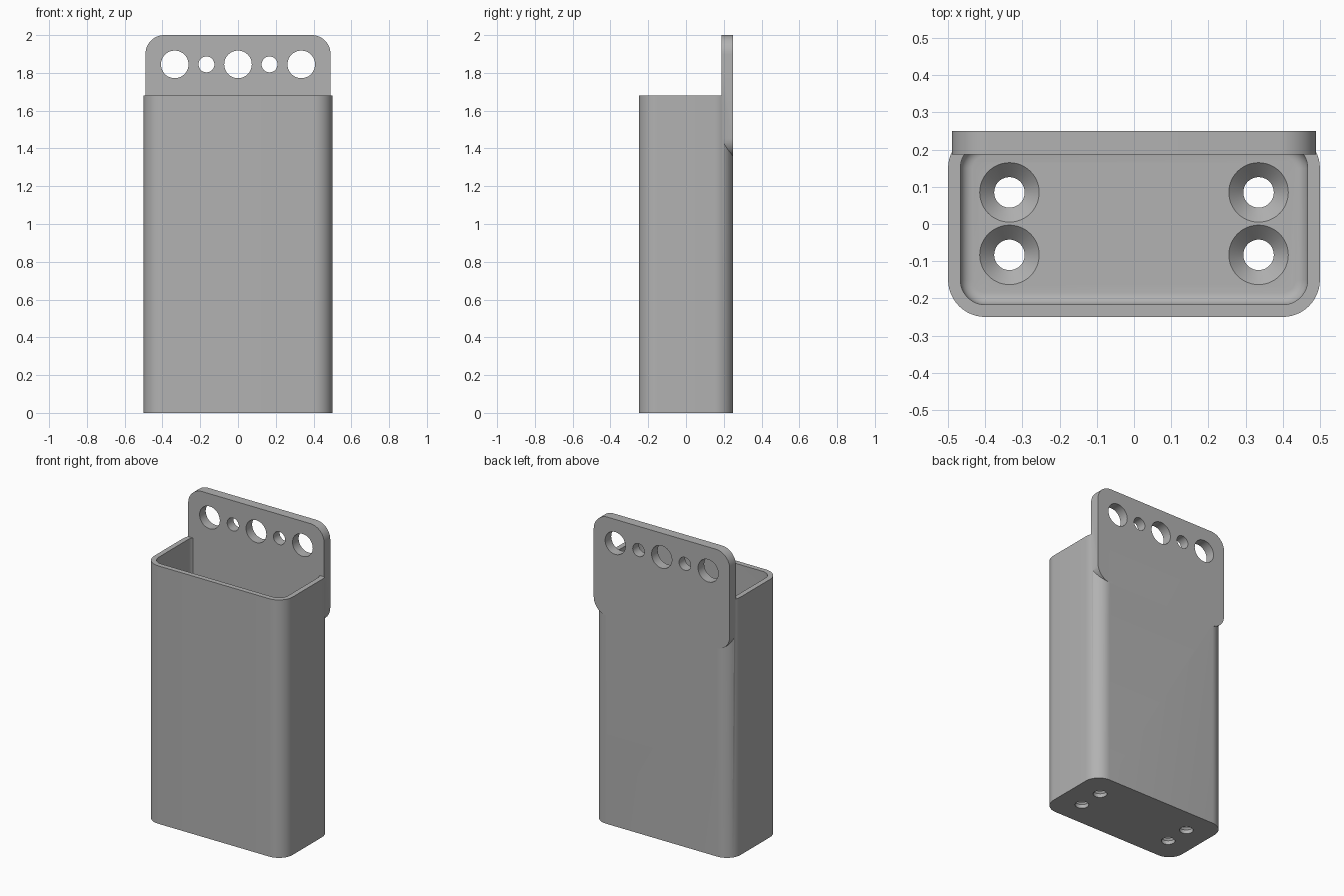
import bpy
import bmesh
from math import cos, sin, pi, radians

if "Cube" in bpy.data.objects:
    bpy.data.objects.remove(bpy.data.objects["Cube"])

WALL = 0.033
FLOOR = 0.065
BODY_TOP = 1.68
PLATE_BOTTOM = 1.355
PLATE_FRONT = 0.187

grey = bpy.data.materials.new("mid grey")
grey.use_nodes = True
grey.diffuse_color = (0.445, 0.445, 0.445, 1)
grey.node_tree.nodes["Principled BSDF"].inputs["Base Color"].default_value = grey.diffuse_color


def rounded(hx, hy, r, steps=12):
    """Rounded rectangle outline, counter-clockwise."""
    points = []
    for i, (sx, sy) in enumerate([(1, 1), (-1, 1), (-1, -1), (1, -1)]):
        for k in range(steps + 1):
            a = (i + k / steps) * pi / 2
            points.append((sx * (hx - r) + r * cos(a), sy * (hy - r) + r * sin(a)))
    return points


def circle(x, y, r, sides=48):
    return [(x + r * cos(2 * pi * k / sides), y + r * sin(2 * pi * k / sides))
            for k in range(sides)]


def loft(name, sections):
    """Closed solid through (outline, height) sections."""
    bm = bmesh.new()
    rings = [[bm.verts.new((x, y, z)) for x, y in outline] for outline, z in sections]
    for low, high in zip(rings, rings[1:]):
        for i in range(len(low)):
            j = (i + 1) % len(low)
            bm.faces.new((low[i], low[j], high[j], high[i]))
    bm.faces.new(rings[0][::-1])
    bm.faces.new(rings[-1])
    bmesh.ops.recalc_face_normals(bm, faces=bm.faces)
    mesh = bpy.data.meshes.new(name)
    bm.to_mesh(mesh)
    bm.free()
    mesh.materials.append(grey)
    obj = bpy.data.objects.new(name, mesh)
    bpy.context.collection.objects.link(obj)
    return obj


def stand_up(obj, y, z):
    """Turn a flat solid upright so its thickness runs towards the front."""
    obj.rotation_euler.x = radians(90)
    obj.location = (0, y, z)
    return obj


def combine(target, other, operation):
    bpy.context.view_layer.objects.active = target
    mod = target.modifiers.new(operation, "BOOLEAN")
    mod.operation = operation
    mod.solver = "EXACT"
    mod.object = other
    bpy.context.view_layer.update()
    bpy.ops.object.modifier_apply(modifier=mod.name)
    bpy.data.objects.remove(other)


# Outer box
holder = loft("holder", [(rounded(0.5, 0.25, 0.1), 0), (rounded(0.5, 0.25, 0.1), BODY_TOP)])

# Cavity with a filleted floor
fillet = 0.033
sections = []
for k in range(7):
    a = k / 6 * pi / 2
    inset = WALL + fillet * (1 - sin(a))
    sections.append((rounded(0.5 - inset, 0.25 - inset, 0.1 - inset),
                     FLOOR + fillet * (1 - cos(a))))
sections.append((rounded(0.5 - WALL, 0.25 - WALL, 0.1 - WALL), BODY_TOP + 0.1))
combine(holder, loft("cavity_cutter", sections), "DIFFERENCE")

# Hanging plate on the back
half = (2 - PLATE_BOTTOM) / 2
outline = rounded(0.49, half, 0.1)
plate = loft("hanging_plate", [(outline, 0), (outline, 0.25 - PLATE_FRONT)])
combine(holder, stand_up(plate, 0.25, PLATE_BOTTOM + half), "UNION")

# Row of large and small holes through the plate
for x, r in [(-0.335, 0.073), (-0.167, 0.042), (0, 0.073), (0.167, 0.042), (0.335, 0.073)]:
    ring = circle(x, 0, r)
    cutter = loft("plate_hole_cutter", [(ring, -0.05), (ring, 0.12)])
    combine(holder, stand_up(cutter, 0.25, 1.845), "DIFFERENCE")

# Countersunk screw holes in the floor
for x in (-0.335, 0.335):
    for y in (-0.083, 0.085):
        cutter = loft("screw_hole_cutter", [
            (circle(x, y, 0.041), -0.05), (circle(x, y, 0.041), FLOOR - 0.04),
            (circle(x, y, 0.08), FLOOR), (circle(x, y, 0.08), FLOOR + 0.04)])
        combine(holder, cutter, "DIFFERENCE")

# Smooth rounded surfaces, sharp edges kept
bpy.ops.object.select_all(action="DESELECT")
holder.select_set(True)
bpy.context.view_layer.objects.active = holder
bpy.ops.object.shade_smooth_by_angle(angle=radians(30))
